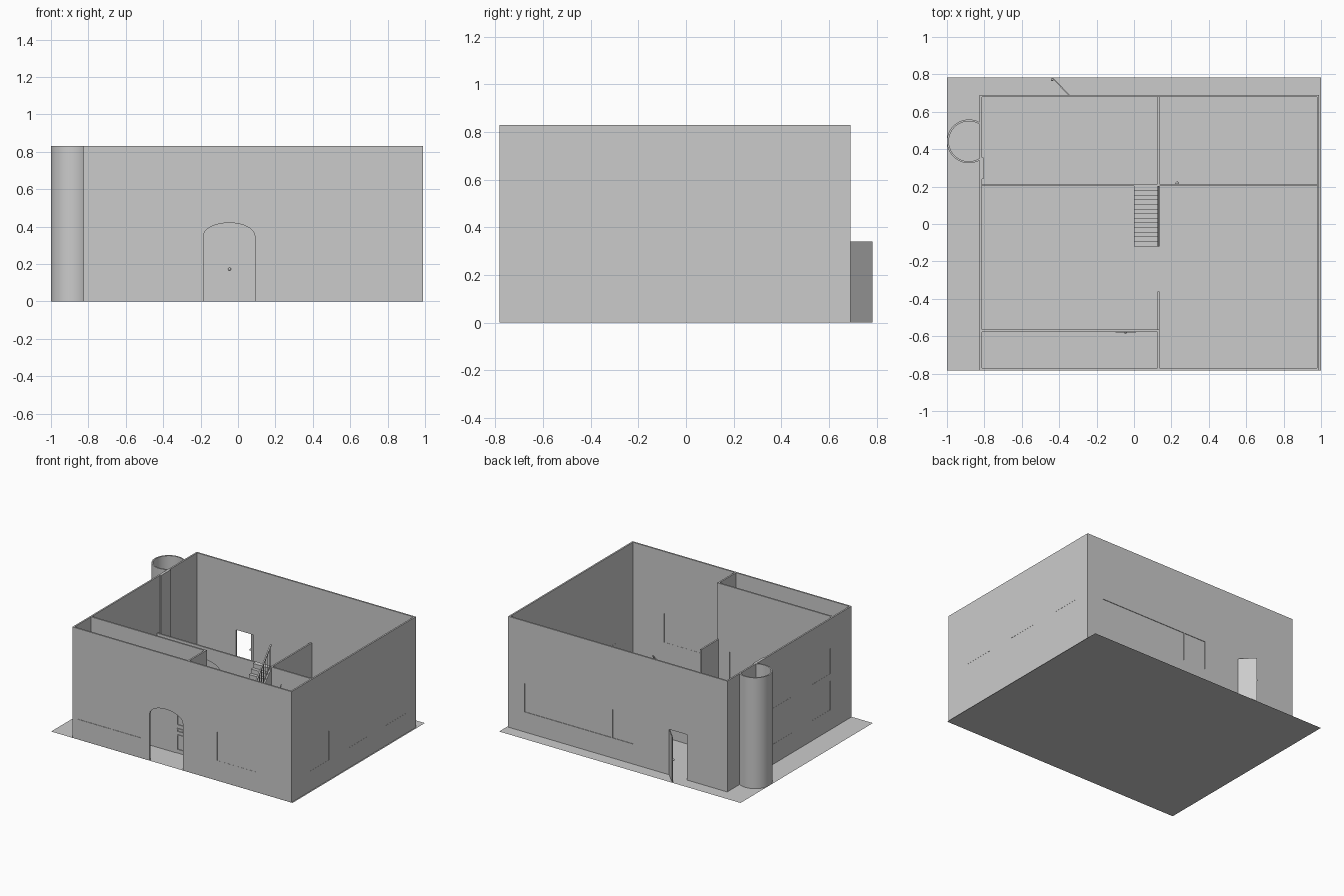
import bpy, bmesh, math
from mathutils import Vector, Matrix

cube = bpy.data.objects.get("Cube")
if cube:
    bpy.data.objects.remove(cube, do_unlink=True)

GREY = bpy.data.materials.new("plain_grey")
GREY.use_nodes = True
GREY.diffuse_color = (0.6, 0.6, 0.6, 1)
GREY.node_tree.nodes["Principled BSDF"].inputs["Base Color"].default_value = (0.6, 0.6, 0.6, 1)

H, LOW, T = 0.83, 0.41, 0.012          # full wall, ground floor wall, thickness
LEFT, RIGHT, FRONT, BACK = -0.825, 0.99, -0.782, 0.69
WIN = (0.15, 0.365)                    # window sill and head


def prism(name, pts, axis, lo, hi):
    """Extrude a 2D outline along an axis."""
    place = {"x": lambda u, v: (lo, u, v),
             "y": lambda u, v: (u, lo, v),
             "z": lambda u, v: (u, v, lo)}[axis]
    bm = bmesh.new()
    face = bm.faces.new([bm.verts.new(place(*p)) for p in pts])
    new = bmesh.ops.extrude_face_region(bm, geom=[face])["geom"]
    shift = Vector([(hi - lo) * (axis == a) for a in "xyz"])
    bmesh.ops.translate(bm, vec=shift, verts=[g for g in new if isinstance(g, bmesh.types.BMVert)])
    bmesh.ops.recalc_face_normals(bm, faces=bm.faces)
    mesh = bpy.data.meshes.new(name)
    bm.to_mesh(mesh)
    bm.free()
    mesh.materials.append(GREY)
    obj = bpy.data.objects.new(name, mesh)
    bpy.context.collection.objects.link(obj)
    return obj


def rect(u0, u1, v0, v1):
    return [(u0, v0), (u1, v0), (u1, v1), (u0, v1)]


def arch(u0, u1, spring, top, n=16):
    mid, half = (u0 + u1) / 2, (u1 - u0) / 2
    curve = [(mid + half * math.cos(math.pi * i / n),
              spring + (top - spring) * math.sin(math.pi * i / n)) for i in range(n + 1)]
    return [(u0, -0.05), (u1, -0.05)] + curve


def cut(obj, pts, axis, at):
    """Cut an opening straight through a wall."""
    cutter = prism("cutter", pts, axis, at - 0.03, at + 0.03)
    mod = obj.modifiers.new("opening", "BOOLEAN")
    mod.operation, mod.solver, mod.object = "DIFFERENCE", "EXACT", cutter
    dg = bpy.context.evaluated_depsgraph_get()
    mesh = bpy.data.meshes.new_from_object(obj.evaluated_get(dg))
    obj.modifiers.clear()
    obj.data = mesh
    bpy.data.objects.remove(cutter, do_unlink=True)


def wall(name, axis, at, u0, u1, height):
    return prism(name, rect(u0, u1, 0, height), axis, at, at + T)


def window(obj, name, axis, at, u0, u1, z0, z1, inset, bars=()):
    """Opening filled with a thin pane, with optional mullions."""
    cut(obj, rect(u0, u1, z0, z1), axis, at + T / 2)
    prism(name + "_pane", rect(u0, u1, z0, z1), axis, at + inset, at + T - inset)
    for i, b in enumerate(bars):
        prism(f"{name}_mullion_{i}", rect(b - 0.003, b + 0.003, z0, z1), axis,
              at + 0.001, at + T - 0.001)


def trim(name, u0, u1, v0, v1, y0, y1, w=0.006):
    """Raised rectangular moulding."""
    prism(name + "_bottom", rect(u0, u1, v0, v0 + w), "y", y0, y1)
    prism(name + "_top", rect(u0, u1, v1 - w, v1), "y", y0, y1)
    prism(name + "_side_a", rect(u0, u0 + w, v0, v1), "y", y0, y1)
    prism(name + "_side_b", rect(u1 - w, u1, v0, v1), "y", y0, y1)


def knob(name, loc):
    bpy.ops.mesh.primitive_uv_sphere_add(segments=12, ring_count=8, radius=0.008, location=loc)
    obj = bpy.context.object
    obj.name = name
    obj.data.materials.append(GREY)
    bpy.ops.object.shade_smooth_by_angle()


# Ground slab
bpy.ops.mesh.primitive_plane_add(size=1)
ground = bpy.context.object
ground.name = "ground"
ground.data.transform(Matrix.Diagonal((2, 1.566, 1, 1)))
ground.data.materials.append(GREY)

# Outer walls
front = wall("front_wall", "y", FRONT, LEFT, RIGHT, H)
back = wall("back_wall", "y", BACK - T, LEFT, RIGHT, H)
right_side = wall("east_wall", "x", RIGHT - T, FRONT, BACK, H)
left_side = wall("west_wall", "x", LEFT, FRONT, BACK, H)

# Front openings
cut(front, arch(-0.185, 0.09, 0.35, 0.42), "y", FRONT)
window(front, "front_window", "y", FRONT, -0.78, -0.26, *WIN, 0.003, [-0.5])
window(front, "living_window", "y", FRONT, 0.375, 0.72, *WIN, 0.001)

# Back openings
cut(back, rect(-0.49, -0.345, -0.05, 0.34), "y", BACK)
window(back, "back_window", "y", BACK - T, -0.05, 0.855, *WIN, 0.004)

# Side windows
for i, y in enumerate((-0.46, 0, 0.46)):
    window(right_side, f"east_window_{i}", "x", RIGHT - T, y - 0.12, y + 0.12, *WIN, 0.001, [y])
for i, y in enumerate((-0.42, 0.04)):
    window(left_side, f"west_window_{i}", "x", LEFT, y - 0.11, y + 0.11, *WIN, 0.001, [y])
    window(left_side, f"west_upper_window_{i}", "x", LEFT, y - 0.11, y + 0.11,
           0.42, 0.61, 0.001, [y])

# Inner walls
hall = wall("hall_wall", "y", -0.577, LEFT, 0.137, H)
middle = wall("middle_wall", "y", 0.203, LEFT, RIGHT, LOW)
wall("porch_wall", "x", 0.125, FRONT, -0.565, H)
wall("living_wall", "x", 0.125, -0.577, -0.36, LOW)
wall("back_room_wall", "x", 0.125, 0.21, BACK, LOW)
cut(middle, arch(-0.55, -0.28, 0.24, 0.32), "y", 0.209)
cut(middle, arch(0.21, 0.36, 0.28, 0.33), "y", 0.209)
prism("inner_door", [(u, max(v, 0)) for u, v in arch(0.21, 0.36, 0.28, 0.33)], "y", 0.206, 0.212)
knob("inner_door_knob", (0.23, 0.219, 0.17))

# Panelled entrance door
cut(hall, rect(-0.12, 0.035, -0.05, 0.34), "y", -0.571)
prism("entrance_door", rect(-0.12, 0.035, 0, 0.34), "y", -0.574, -0.568)
for label, z0, z1 in (("upper", 0.21, 0.325), ("letter", 0.16, 0.187), ("lower", 0.025, 0.14)):
    trim("entrance_" + label, -0.1, 0.012, z0, z1, -0.58, -0.574)
knob("entrance_door_knob", (-0.045, -0.578, 0.173))

# Open back door
door = prism("back_door", rect(0, 0.13, 0, 0.34), "y", -0.003, 0.003)
door.matrix_world = Matrix.Translation((-0.345, 0.687, 0)) @ Matrix.Rotation(math.radians(134), 4, "Z")
knob("back_door_knob", (-0.437, 0.773, 0.17))

# Round tower and its tall inner panel
CX, CY, R = -0.883, 0.442, 0.117
a0, n = math.radians(58), 40
angles = [a0 + (2 * math.pi - 2 * a0) * i / n for i in range(n + 1)]
ring = [(CX + R * math.cos(a), CY + R * math.sin(a)) for a in angles]
ring += [(CX + (R - 0.01) * math.cos(a), CY + (R - 0.01) * math.sin(a)) for a in reversed(angles)]
tower = prism("tower", ring, "z", 0, H)
bpy.ops.object.select_all(action="DESELECT")
tower.select_set(True)
bpy.context.view_layer.objects.active = tower
bpy.ops.object.shade_smooth_by_angle()
prism("tower_panel", rect(-0.815, -0.805, 0.24, 0.355), "z", 0, H)

# Staircase: one stepped outline extruded sideways
STEPS, Y0, Y1 = 13, -0.12, 0.203
run, rise = (Y1 - Y0) / STEPS, LOW / STEPS
outline = [(Y0, 0)]
for i in range(STEPS):
    outline += [(Y0 + i * run, (i + 1) * rise), (Y0 + (i + 1) * run, (i + 1) * rise)]
outline += [(Y1, LOW - 0.04), (Y0 + run, 0)]
prism("stairs", outline, "x", 0, 0.125)
prism("stair_side_wall", [(Y0, 0), (Y1, 0), (Y1, LOW), (Y0, rise)], "x", 0.125, 0.137)

# Stair railing
slope = (LOW - rise) / (Y1 - Y0)
rail_z = rise + 0.16
prism("handrail", [(Y0, rail_z), (Y1, rail_z + LOW - rise), (Y1, rail_z + LOW - rise + 0.012),
                   (Y0, rail_z + 0.012)], "x", 0.126, 0.136)
for i in range(STEPS):
    y = Y0 + (i + 0.5) * run
    z = rise + slope * (y - Y0)
    prism(f"baluster_{i}", rect(y - 0.002, y + 0.002, z - 0.01, z + 0.165), "x", 0.129, 0.133)
